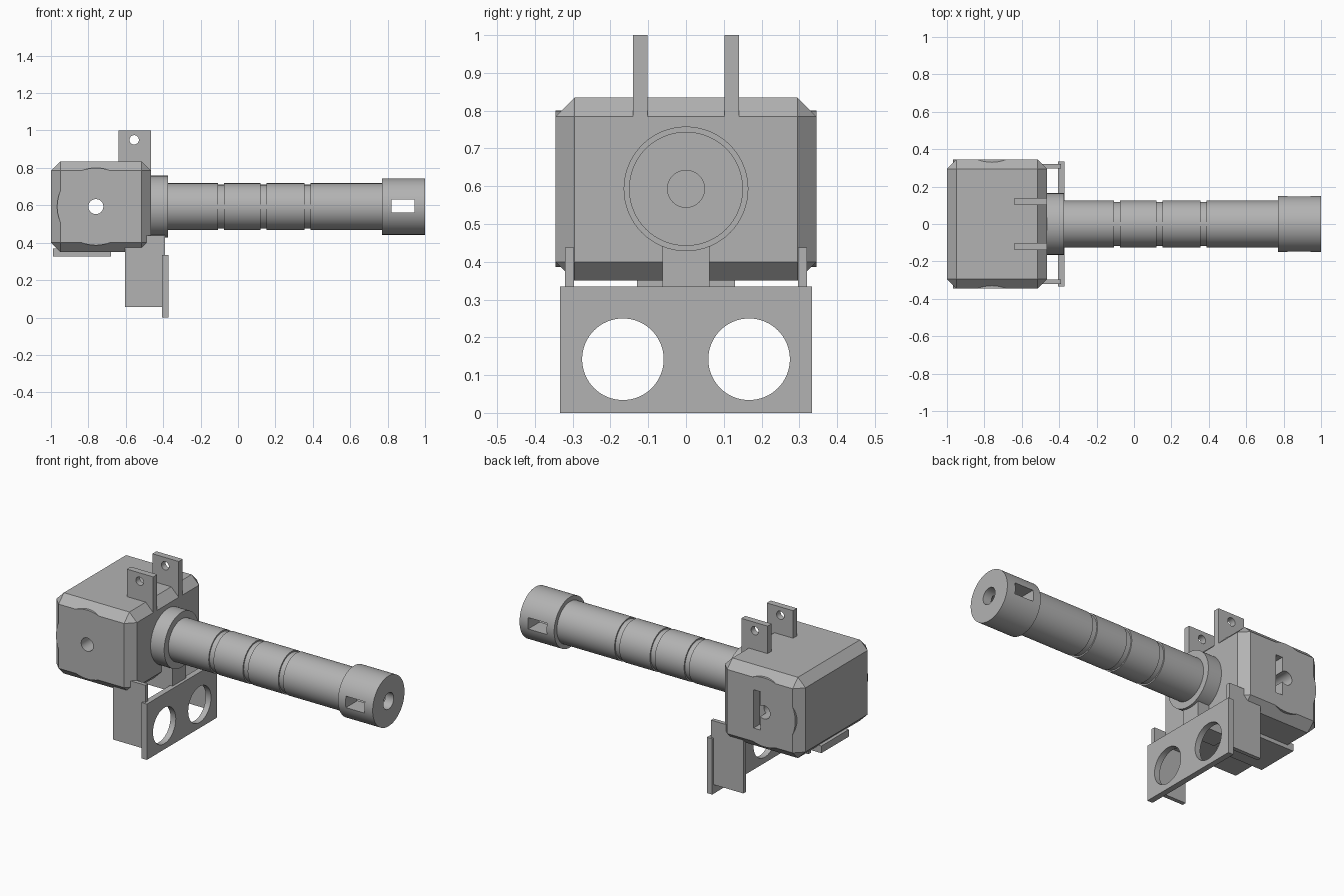
import bpy
import bmesh
import math
from mathutils import Matrix, Vector

cube = bpy.data.objects.get("Cube")
if cube:
    bpy.data.objects.remove(cube, do_unlink=True)

GREY = (0.45, 0.45, 0.45, 1.0)
AXIS_Z = 0.593      # height of the barrel centreline
BOSS_X = -0.76      # centre of the side boss and cross hole

metal = bpy.data.materials.new("plain_grey")
metal.use_nodes = True
metal.diffuse_color = GREY
metal.node_tree.nodes["Principled BSDF"].inputs["Base Color"].default_value = GREY


def finish(bm, name):
    bmesh.ops.recalc_face_normals(bm, faces=bm.faces)
    mesh = bpy.data.meshes.new(name)
    bm.to_mesh(mesh)
    bm.free()
    mesh.materials.append(metal)
    obj = bpy.data.objects.new(name, mesh)
    bpy.context.collection.objects.link(obj)
    return obj


def box(name, x, y, z, chamfer=0):
    """Box from (min, max) pairs, with optional chamfered edges."""
    low, high = Vector((x[0], y[0], z[0])), Vector((x[1], y[1], z[1]))
    bm = bmesh.new()
    bmesh.ops.create_cube(bm, size=1)
    bmesh.ops.scale(bm, vec=high - low, verts=bm.verts)
    bmesh.ops.translate(bm, vec=(low + high) / 2, verts=bm.verts)
    if chamfer:
        bmesh.ops.bevel(bm, geom=bm.edges[:], offset=chamfer, segments=1,
                        affect='EDGES', profile=0.5)
    return finish(bm, name)


def rod(name, centre, radius, length, axis):
    """Cylinder along the named axis."""
    turn = {'X': Matrix.Rotation(math.pi / 2, 4, 'Y'),
            'Y': Matrix.Rotation(math.pi / 2, 4, 'X'),
            'Z': Matrix.Identity(4)}[axis]
    bm = bmesh.new()
    bmesh.ops.create_cone(bm, cap_ends=True, segments=64, radius1=radius,
                          radius2=radius, depth=length,
                          matrix=Matrix.Translation(centre) @ turn)
    return finish(bm, name)


def combine(target, tool, operation='DIFFERENCE'):
    """Apply a boolean and discard the tool."""
    mod = target.modifiers.new("combine", 'BOOLEAN')
    mod.operation = operation
    mod.solver = 'EXACT'
    mod.object = tool
    bpy.context.view_layer.objects.active = target
    bpy.ops.object.modifier_apply(modifier=mod.name)
    bpy.data.objects.remove(tool, do_unlink=True)


def lathe(name, profile):
    """Revolve (x, radius) points around the barrel centreline."""
    bm = bmesh.new()
    verts = [bm.verts.new((x, 0, AXIS_Z + r)) for x, r in profile]
    edges = [bm.edges.new(pair) for pair in zip(verts, verts[1:])]
    bmesh.ops.spin(bm, geom=verts + edges, cent=(0, 0, AXIS_Z), axis=(1, 0, 0),
                   angle=math.tau, steps=64, use_merge=True)
    bmesh.ops.remove_doubles(bm, verts=bm.verts, dist=1e-5)
    return finish(bm, name)


# Chamfered housing with round side bosses, cross hole and back slot
housing = box("housing", (-1, -0.465), (-0.345, 0.345), (0.35, 0.835), 0.05)
combine(housing, rod("boss", (BOSS_X, 0, AXIS_Z), 0.207, 0.69, 'Y'), 'UNION')
combine(housing, rod("cross_hole", (BOSS_X, 0, AXIS_Z), 0.04, 1, 'Y'))
combine(housing, box("back_slot", (-0.735, -0.69), (0.29, 0.4), (0.48, 0.71)))

# Barrel: collar, grooved tube, muzzle and blind bore
profile = [(-0.49, 0), (-0.49, 0.165), (-0.375, 0.165), (-0.375, 0.125)]
for x in (-0.107, 0.12, 0.355):
    profile += [(x, 0.125), (x, 0.117), (x + 0.032, 0.117), (x + 0.032, 0.125)]
profile += [(0.77, 0.125), (0.77, 0.151), (1, 0.151), (1, 0.049), (0.7, 0.049), (0.7, 0)]
barrel = lathe("barrel", profile)
combine(barrel, box("muzzle_slot", (0.82, 0.945), (-0.3, 0.3), (0.562, 0.63)))

# Paired top lugs and lower side plates
for side, label in ((-1, "right"), (1, "left")):
    lug = box(label + "_top_lug", (-0.64, -0.465),
              sorted((side * 0.102, side * 0.14)), (0.76, 1))
    combine(lug, rod("lug_hole", (-0.555, side * 0.12, 0.95), 0.025, 0.2, 'Y'))
    box(label + "_side_plate", (-0.605, -0.39),
        sorted((side * 0.296, side * 0.32)), (0.055, 0.438))

# Front plate with two round openings
front_plate = box("front_plate", (-0.407, -0.372), (-0.333, 0.333), (0, 0.335))
for y in (-0.167, 0.167):
    combine(front_plate, rod("opening", (-0.39, y, 0.142), 0.108, 0.2, 'X'))

# Bracket under the collar and pad under the housing
box("centre_bracket", (-0.605, -0.39), (-0.062, 0.062), (0.3, 0.45))
box("bottom_pad", (-0.99, -0.68), (-0.13, 0.13), (0.327, 0.37))

# Smooth round walls, keep hard edges
bpy.ops.object.select_all(action='DESELECT')
for obj in bpy.context.collection.objects:
    if obj.type == 'MESH' and metal.name in obj.data.materials:
        obj.select_set(True)
        bpy.context.view_layer.objects.active = obj
bpy.ops.object.shade_smooth_by_angle(angle=math.radians(30))
